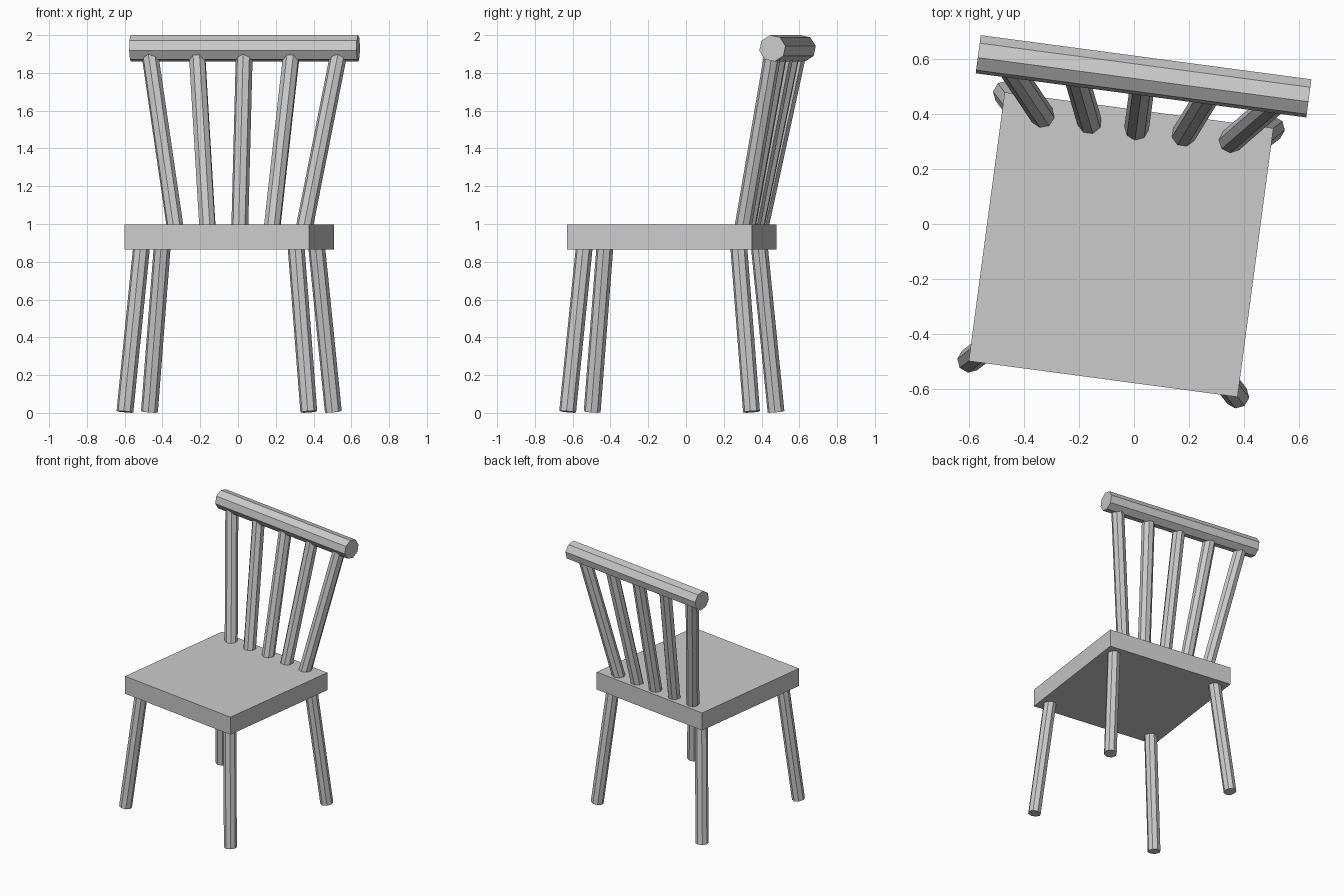
import bpy
from math import radians
from mathutils import Matrix, Vector

if "Cube" in bpy.data.objects:
    bpy.data.objects.remove(bpy.data.objects["Cube"])

# The whole chair is turned slightly about z
FRAME = Matrix.Translation((-0.047, -0.075, 0)) @ Matrix.Rotation(radians(-7.6), 4, 'Z')


def rod(name, a, b, radius, spin=0.0):
    """Eight-sided rod between two points in the chair frame."""
    a, b = Vector(a), Vector(b)
    d = b - a
    bpy.ops.mesh.primitive_cylinder_add(vertices=8, radius=radius, depth=d.length)
    o = bpy.context.object
    o.name = name
    turn = d.to_track_quat('Z', 'Y').to_matrix().to_4x4()
    o.matrix_world = (FRAME @ Matrix.Translation((a + b) / 2) @ turn
                      @ Matrix.Rotation(radians(spin), 4, 'Z'))
    return o


# Seat slab
bpy.ops.mesh.primitive_cube_add(size=1)
seat = bpy.context.object
seat.name = "seat"
seat.matrix_world = FRAME @ Matrix.Translation((0, 0, 0.931)) @ Matrix.Diagonal((0.987, 0.987, 0.133, 1))

# Four splayed legs
for sy, end in ((-1, "front"), (1, "back")):
    for sx, side in ((-1, "left"), (1, "right")):
        rod(f"{end}_{side}_leg", (sx * 0.491, sy * 0.491, 0.006),
            (sx * 0.408, sy * 0.408, 0.93), 0.045)

# Fanned back spindles
for i in range(-2, 3):
    rod(f"back_spindle_{i + 3}", (i * 0.168, 0.416, 0.93),
        (i * 0.253, 0.608, 1.91), 0.045)

# Top rail
rod("top_rail", (-0.607, 0.618, 1.93), (0.607, 0.618, 1.93), 0.071, 10)
